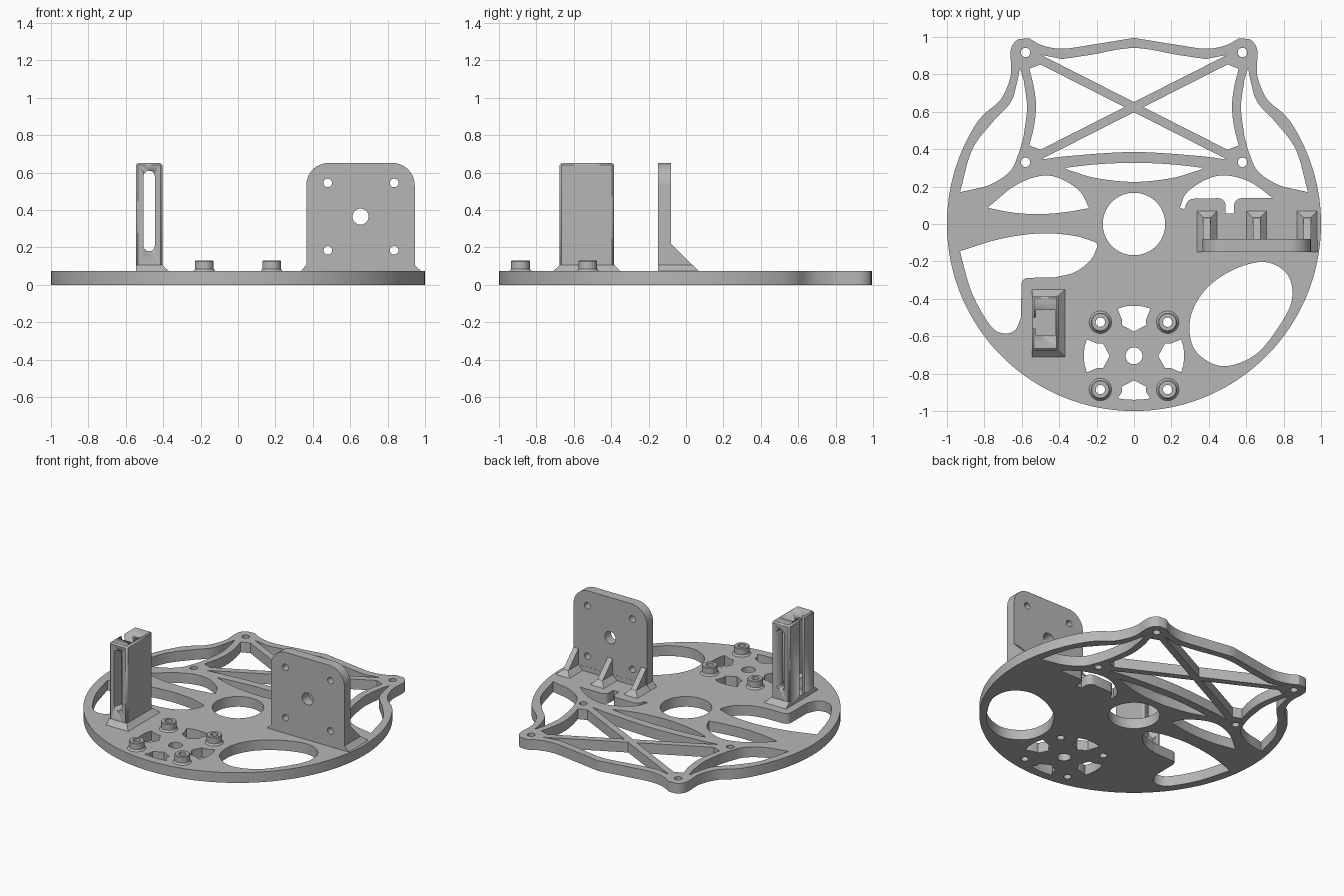
import bpy, bmesh, math
from mathutils import Matrix, Vector

old = bpy.data.objects.get("Cube")
if old:
    bpy.data.objects.remove(old)

T = 0.073  # deck thickness
grey = bpy.data.materials.new("grey plastic")
grey.use_nodes = True
grey.diffuse_color = (0.47, 0.47, 0.47, 1)
grey.node_tree.nodes["Principled BSDF"].inputs["Base Color"].default_value = grey.diffuse_color


def finish(name, bm):
    """Turn a bmesh into a shaded grey object."""
    bmesh.ops.remove_doubles(bm, verts=bm.verts, dist=0.0001)
    bmesh.ops.recalc_face_normals(bm, faces=bm.faces)
    me = bpy.data.meshes.new(name)
    bm.to_mesh(me)
    bm.free()
    me.materials.append(grey)
    ob = bpy.data.objects.new(name, me)
    bpy.context.collection.objects.link(ob)
    bpy.ops.object.select_all(action='DESELECT')
    ob.select_set(True)
    bpy.context.view_layer.objects.active = ob
    bpy.ops.object.shade_smooth_by_angle(angle=math.radians(30))
    return ob


def circle(x, y, r, n=40, a0=0, a1=360):
    full = a1 - a0 == 360
    steps = [a0 + (a1 - a0) * i / (n if full else n - 1) for i in range(n)]
    return [(x + r * math.cos(math.radians(a)), y + r * math.sin(math.radians(a))) for a in steps]


def smooth(pts, n=7):
    """Open smooth run through a few points."""
    p = [Vector(q) for q in pts]
    p = [2 * p[0] - p[1]] + p + [2 * p[-1] - p[-2]]
    out = []
    for a, b, c, d in zip(p, p[1:], p[2:], p[3:]):
        for i in range(n):
            t = i / n
            q = 0.5 * (2 * b + (c - a) * t + (2 * a - 5 * b + 4 * c - d) * t ** 2
                       + (3 * b - a - 3 * c + d) * t ** 3)
            out.append(tuple(q))
    return out + [tuple(p[-2])]


def ring(pts):
    """Closed smooth loop."""
    k = len(pts)
    return smooth(pts[-2:] + pts + pts[:2])[14:14 + 7 * k]


def mirror(pts):
    return [(-x, y) for x, y in reversed(pts)]


def slab(name, loops, depth):
    """Extrude an outline with holes from z = 0 to depth."""
    cu = bpy.data.curves.new(name, 'CURVE')
    cu.dimensions, cu.fill_mode, cu.extrude = '2D', 'BOTH', depth / 2
    for loop in loops:
        sp = cu.splines.new('POLY')
        sp.points.add(len(loop) - 1)
        for pt, (x, y) in zip(sp.points, loop):
            pt.co = (x, y, 0, 1)
        sp.use_cyclic_u = True
    tmp = bpy.data.objects.new(name + " outline", cu)
    bpy.context.collection.objects.link(tmp)
    bpy.context.view_layer.update()
    me = bpy.data.meshes.new_from_object(tmp.evaluated_get(bpy.context.evaluated_depsgraph_get()))
    bm = bmesh.new()
    bm.from_mesh(me)
    bmesh.ops.translate(bm, verts=bm.verts, vec=(0, 0, depth / 2))
    bpy.data.objects.remove(tmp)
    bpy.data.curves.remove(cu)
    bpy.data.meshes.remove(me)
    return finish(name, bm)


def frustum(name, low, high, z0, z1):
    """Block between two rectangles (x0, x1, y0, y1)."""
    bm = bmesh.new()
    for (x0, x1, y0, y1), z in ((low, z0), (high, z1)):
        for x, y in ((x0, y0), (x1, y0), (x1, y1), (x0, y1)):
            bm.verts.new((x, y, z))
    bmesh.ops.convex_hull(bm, input=bm.verts)
    bmesh.ops.dissolve_limit(bm, angle_limit=0.01, verts=bm.verts, edges=bm.edges)
    return finish(name, bm)


def cut(ob, cutter):
    mod = ob.modifiers.new("cut", 'BOOLEAN')
    mod.operation, mod.object, mod.solver = 'DIFFERENCE', cutter, 'EXACT'
    bpy.context.view_layer.objects.active = ob
    bpy.ops.object.modifier_apply(modifier=mod.name)
    bpy.data.objects.remove(cutter)


# Deck outline: round front, two lugs joined by a wavy back rim
right = (circle(0, 0, 1, 60, -90, 33)
         + smooth([(0.8, 0.59), (0.71, 0.67), (0.66, 0.79), (0.66, 0.9)])
         + circle(0.58, 0.917, 0.08, 10, 5, 65)
         + smooth([(0.56, 0.992), (0.49, 0.955), (0.385, 0.937), (0.235, 0.957), (0, 0.995)]))
outline = right + mirror(right)[1:-1]

# Openings between the back struts
back_arc = smooth([(-0.385, 0.882), (-0.235, 0.904), (0, 0.941), (0.235, 0.904), (0.385, 0.882)])
back_gap = [(0, 0.652), (-0.5, 0.905)] + back_arc + [(0.5, 0.905)]
front_gap = [(0, 0.598)] + smooth([(0.5, 0.344), (0.34, 0.364), (0, 0.385), (-0.34, 0.364), (-0.5, 0.344)])
thin_lens = (smooth([(-0.37, 0.3), (-0.2, 0.319), (0, 0.327), (0.2, 0.319), (0.37, 0.3)])
             + smooth([(0.35, 0.288), (0.2, 0.245), (0, 0.225), (-0.2, 0.245), (-0.35, 0.288)]))
side_gap = [(-0.05, 0.625), (-0.5, 0.853)] + smooth(
    [(-0.56, 0.83), (-0.535, 0.73), (-0.524, 0.625), (-0.535, 0.52), (-0.56, 0.42)]) + [(-0.5, 0.397)]
rim_gap = (smooth([(-0.61, 0.835), (-0.625, 0.76), (-0.66, 0.65), (-0.76, 0.54), (-0.866, 0.396), (-0.93, 0.17)])
           + smooth([(-0.9, 0.177), (-0.77, 0.21), (-0.66, 0.285), (-0.61, 0.395)])
           + smooth([(-0.59, 0.47), (-0.572, 0.625), (-0.59, 0.77)]))

# Openings in the middle and front of the deck
left_lens = (smooth([(-0.24, 0.085), (-0.29, 0.175), (-0.395, 0.243), (-0.5, 0.257), (-0.636, 0.205), (-0.78, 0.09)])
             + smooth([(-0.775, 0.085), (-0.64, 0.06), (-0.5, 0.053), (-0.37, 0.063), (-0.25, 0.083)]))
left_gap = (smooth([(-0.93, -0.145), (-0.716, -0.08), (-0.5, -0.05), (-0.315, -0.064), (-0.2, -0.1)])
            + smooth([(-0.195, -0.12), (-0.23, -0.19), (-0.315, -0.257), (-0.42, -0.285)])
            + circle(-0.565, -0.325, 0.037, 6, 90, 180)
            + smooth([(-0.604, -0.5), (-0.636, -0.567), (-0.7, -0.585), (-0.77, -0.54), (-0.866, -0.37), (-0.925, -0.17)]))
oval = ring([(0.7, -0.203), (0.82, -0.27), (0.845, -0.4), (0.78, -0.54), (0.647, -0.7), (0.47, -0.76),
             (0.326, -0.674), (0.3, -0.51), (0.38, -0.353), (0.53, -0.245)])
notch_gap = (smooth([(0.245, 0.085), (0.28, 0.165), (0.38, 0.235), (0.487, 0.26), (0.62, 0.225), (0.743, 0.138)])
             + circle(0.575, 0.098, 0.04, 6, 90, 180) + [(0.535, 0.055), (0.49, 0.055)]
             + circle(0.45, 0.098, 0.04, 6, 0, 90) + circle(0.32, 0.09, 0.045, 6, 90, 180) + [(0.27, 0.08)])

# Four small windows around the front hole
half = [(0, 0.13), (0.065, 0.165), (0.065, 0.195), (0.088, 0.252), (0.045, 0.265)]
windows = []
for k in range(4):
    c, s = math.cos(k * math.pi / 2), math.sin(k * math.pi / 2)
    reach = 0.235 if k == 2 else 0.268
    shape = [(x, min(y, reach - x * x)) for x, y in half + [(0, reach)] + mirror(half)[:-1]]
    windows.append([(c * x - s * y, s * x + c * y - 0.705) for x, y in shape])

bosses = [(x, y) for x in (-0.18, 0.18) for y in (-0.525, -0.885)]
screws = [(x, y) for x in (-0.58, 0.58) for y in (0.917, 0.33)]
holes = [circle(x, y, 0.025, 24) for x, y in bosses + screws]
holes += [circle(0, 0, 0.167, 64), circle(0, -0.705, 0.045)]
slab("deck", [outline, back_gap, front_gap, thin_lens, side_gap, mirror(side_gap), rim_gap, mirror(rim_gap),
              left_lens, left_gap, oval, notch_gap] + windows + holes, T)

# Standoffs
for i, (bx, by) in enumerate(bosses):
    bm = bmesh.new()
    prof = [(0.025, T), (0.025, 0.13), (0.046, 0.13), (0.05, 0.126), (0.05, 0.085), (0.06, T)]
    vs = [bm.verts.new((r, 0, z)) for r, z in prof]
    es = [bm.edges.new(p) for p in zip(vs, vs[1:])]
    bmesh.ops.spin(bm, geom=vs + es, axis=(0, 0, 1), cent=(0, 0, 0), angle=math.tau, steps=32)
    bmesh.ops.translate(bm, verts=bm.verts, vec=(bx, by, 0))
    finish(f"standoff_{i + 1}", bm)

# Upright mounting plate, drawn in x-z and stood up
face = ([(0.365, T - 0.01), (0.945, T - 0.01)] + circle(0.825, 0.532, 0.12, 12, 0, 90)
        + circle(0.485, 0.532, 0.12, 12, 90, 180))
drill = [circle(x, z, 0.023, 24) for x in (0.48, 0.835) for z in (0.185, 0.545)]
mount = slab("mounting_plate", [face, circle(0.655, 0.365, 0.043)] + drill, 0.07)
mount.data.transform(Matrix.Translation((0, -0.08, 0)) @ Matrix.Rotation(math.pi / 2, 4, 'X'))

# Gussets with flared feet behind the mounting plate
for side, x0, x1 in (("right", 0.37, 0.41), ("middle", 0.635, 0.675), ("left", 0.905, 0.945)):
    frustum(f"{side}_gusset", (x0, x1, -0.085, 0.07), (x0, x1, -0.085, -0.08), T - 0.003, 0.22)
    frustum(f"{side}_gusset_foot", (x0 - 0.034, x1 + 0.034, -0.085, 0.07), (x0, x1, -0.085, 0.035), T, 0.107)
frustum("mounting_plate_foot", (0.336, 0.98, -0.149, -0.079), (0.365, 0.945, -0.149, -0.079), T, 0.107)

# Hollow sensor post with a flared foot
post = frustum("sensor_post", (-0.545, -0.405, -0.675, -0.385), (-0.545, -0.405, -0.675, -0.385), T - 0.003, 0.652)
bev = post.modifiers.new("edges", 'BEVEL')
bev.width, bev.segments = 0.01, 1
bpy.ops.object.modifier_apply(modifier=bev.name)
pocket, slit = (-0.523, -0.42, -0.595, -0.46), (-0.6, -0.5, -0.56, -0.5)
cut(post, frustum("pocket_cutter", pocket, pocket, 0.107, 0.8))
cut(post, frustum("slit_cutter", slit, slit, 0.107, 0.8))
stadium = circle(-0.475, 0.58, 0.03, 16, 0, 180) + circle(-0.475, 0.21, 0.03, 16, 180, 360.01)
slot = slab("slot_cutter", [stadium], 0.5)
slot.data.transform(Matrix.Translation((0, -0.28, 0)) @ Matrix.Rotation(math.pi / 2, 4, 'X'))
cut(post, slot)
frustum("sensor_post_foot", (-0.545, -0.37, -0.71, -0.35), (-0.545, -0.405, -0.675, -0.385), T, 0.107)
